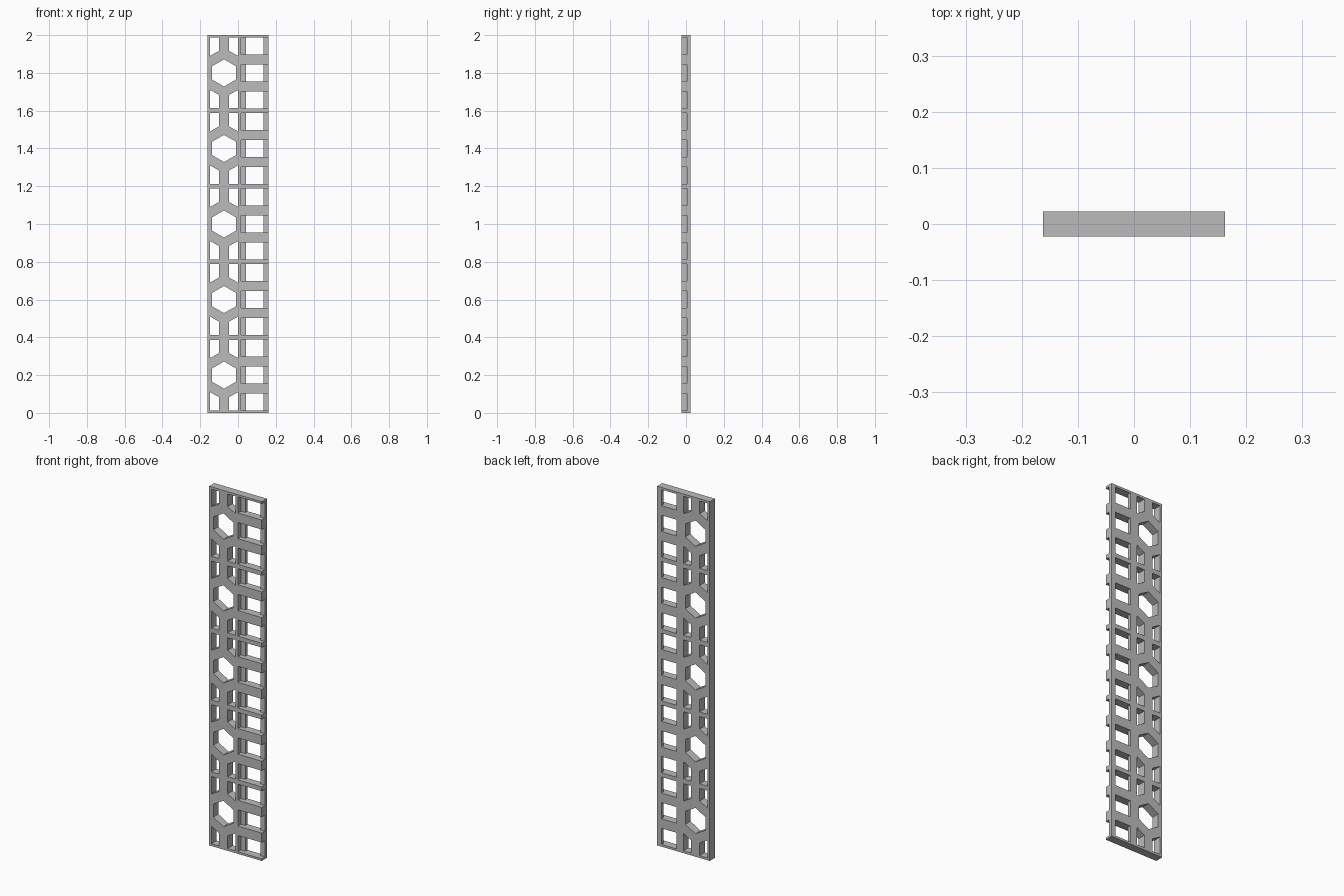
import bpy
import bmesh
import math

cube = bpy.data.objects.get("Cube")
if cube:
    bpy.data.objects.remove(cube, do_unlink=True)

# Overall sizes
W, D, H = 0.162, 0.0225, 2.0      # half width, half depth, height
PITCH = 0.4                       # height of one repeating cell
RIM = 0.013                       # thin border around the cut-outs
HEX_X, HEX_R = -0.074, 0.072      # hexagon column and hexagon radius
RIB = 0.015                       # start of the recessed column
FLOOR = 0.004                     # depth reached by the recesses
LONG = 0.1                        # cutters reach past the panel

grey = bpy.data.materials.new("plain grey")
grey.use_nodes = True
colour = (0.5, 0.5, 0.5, 1)
grey.diffuse_color = colour
grey.node_tree.nodes["Principled BSDF"].inputs["Base Color"].default_value = colour


def prism(bm, outline, y0, y1):
    """Extrude an x-z outline along y."""
    face = bm.faces.new([bm.verts.new((x, y0, z)) for x, z in outline])
    new = bmesh.ops.extrude_face_region(bm, geom=[face])["geom"]
    verts = [g for g in new if isinstance(g, bmesh.types.BMVert)]
    bmesh.ops.translate(bm, verts=verts, vec=(0, y1 - y0, 0))


def rect(x0, x1, z0, z1):
    return [(x0, z0), (x1, z0), (x1, z1), (x0, z1)]


def finish(name, bm):
    bmesh.ops.recalc_face_normals(bm, faces=bm.faces)
    mesh = bpy.data.meshes.new(name)
    bm.to_mesh(mesh)
    bm.free()
    mesh.materials.append(grey)
    obj = bpy.data.objects.new(name, mesh)
    bpy.context.collection.objects.link(obj)
    return obj


# Solid slab
bm = bmesh.new()
prism(bm, rect(-W, W, 0, H), -D, D)
panel = finish("lattice_panel", bm)

holes, recesses = bmesh.new(), bmesh.new()
for i in range(5):
    mid = (i + 0.5) * PITCH

    # Hexagonal opening
    prism(holes, [(HEX_X + HEX_R * math.sin(a * math.pi / 3),
                   mid + HEX_R * math.cos(a * math.pi / 3)) for a in range(6)],
          -LONG, LONG)

    # Four slanted openings around each hexagon
    inner, outer = 0.026, 0.074
    base = PITCH / 2 - RIM
    for sx in (-1, 1):
        for sz in (-1, 1):
            corners = [(inner, base), (outer, base), (outer, 0.09), (inner, 0.117)]
            prism(holes, [(HEX_X + sx * x, mid + sz * z) for x, z in corners],
                  -LONG, LONG)

    # Three windows, each in a front recess open at the left edge
    for step in (-1, 0, 1):
        z = mid + step * 0.143
        prism(holes, rect(0.042, 0.136, z - 0.045, z + 0.045), -LONG, LONG)
        prism(recesses, rect(RIB, W + LONG, z - 0.045, z + 0.045), -LONG, FLOOR)

# Cut the slab, then drop the cutters
cutters = [finish("recess_cutter", recesses), finish("hole_cutter", holes)]
for cutter in cutters:
    cutter.hide_render = True
    mod = panel.modifiers.new(cutter.name, 'BOOLEAN')
    mod.operation = 'DIFFERENCE'
    mod.solver = 'EXACT'
    mod.object = cutter
bpy.context.view_layer.update()
cut = bpy.data.meshes.new_from_object(
    panel.evaluated_get(bpy.context.evaluated_depsgraph_get()))
panel.modifiers.clear()
panel.data = cut
cut.name = "lattice_panel"
for cutter in cutters:
    bpy.data.objects.remove(cutter, do_unlink=True)
